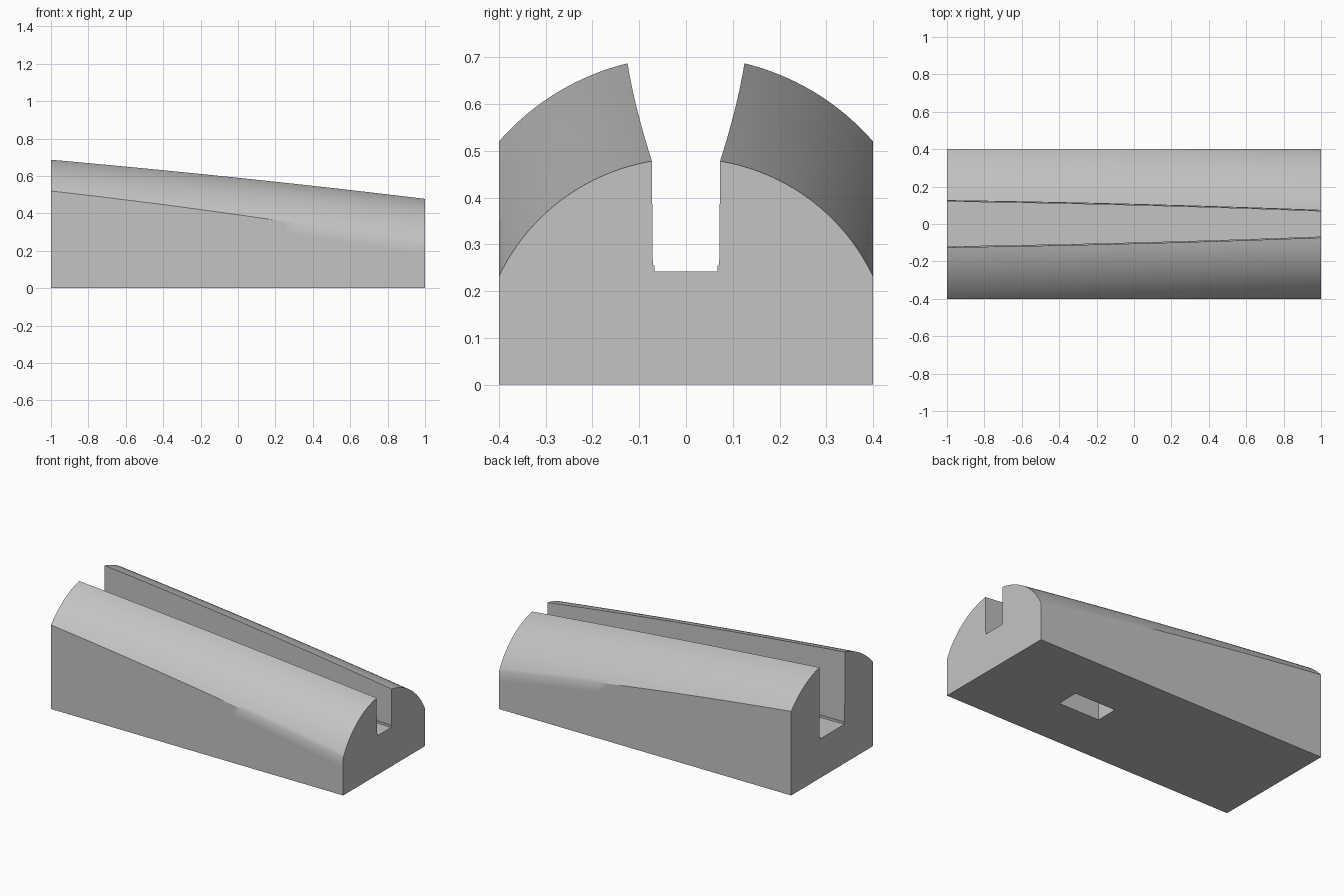
import bpy, bmesh, math

cube = bpy.data.objects.get("Cube")
if cube:
    bpy.data.objects.remove(cube, do_unlink=True)

grey = bpy.data.materials.new("plain_grey")
grey.use_nodes = True
colour = (0.55, 0.55, 0.55, 1)
grey.diffuse_color = colour
grey.node_tree.nodes["Principled BSDF"].inputs["Base Color"].default_value = colour

HALF = 0.4        # half depth of the block
FLOOR = 0.242     # slot floor height
SECTIONS = 32
ARC = 20


def profile(x):
    """Cross-section at x: rounded top, flat sides, stepped slot."""
    radius = 0.487 - 0.0435 * x
    crown = 0.602 - 0.109 * x - 0.009 * x * x
    w = 0.105 - 0.026 * x - 0.006 * x * x
    half = [(w - 0.006, FLOOR), (w - 0.006, FLOOR + 0.013), (w - 0.002, FLOOR + 0.013)]
    a0, a1 = math.asin(w / radius), math.asin(HALF / radius)
    for i in range(ARC + 1):
        a = a0 + (a1 - a0) * i / ARC
        half.append((radius * math.sin(a), crown - radius * (1 - math.cos(a))))
    half += [(HALF, half[-1][1] - 0.06), (HALF, 0)]
    return half + [(-y, z) for y, z in reversed(half)]


def new_object(name, bm):
    bmesh.ops.recalc_face_normals(bm, faces=bm.faces)
    mesh = bpy.data.meshes.new(name)
    bm.to_mesh(mesh)
    bm.free()
    mesh.materials.append(grey)
    obj = bpy.data.objects.new(name, mesh)
    bpy.context.collection.objects.link(obj)
    return obj


# Slotted block, lofted through the cross-sections
bm = bmesh.new()
rings = []
for s in range(SECTIONS + 1):
    x = -1 + 2 * s / SECTIONS
    rings.append([bm.verts.new((x, y, z)) for y, z in profile(x)])
for r0, r1 in zip(rings, rings[1:]):
    for i in range(len(r0)):
        j = (i + 1) % len(r0)
        bm.faces.new((r0[i], r0[j], r1[j], r1[i]))
bm.faces.new(rings[0])
bm.faces.new(rings[-1])
block = new_object("slotted_block", bm)

# Blind rectangular pocket in the underside
bm = bmesh.new()
bmesh.ops.create_cube(bm, size=1)
for v in bm.verts:
    v.co = (0.335 + v.co.x * 0.28, v.co.y * 0.14, v.co.z * 0.36)
cutter = new_object("pocket_cutter", bm)
cutter.hide_render = True

cut = block.modifiers.new("pocket", "BOOLEAN")
cut.operation = "DIFFERENCE"
cut.solver = "EXACT"
cut.object = cutter
bpy.ops.object.select_all(action="DESELECT")
bpy.context.view_layer.objects.active = block
block.select_set(True)
bpy.ops.object.modifier_apply(modifier=cut.name)
bpy.data.objects.remove(cutter, do_unlink=True)

bpy.ops.object.shade_smooth_by_angle(angle=math.radians(34))
